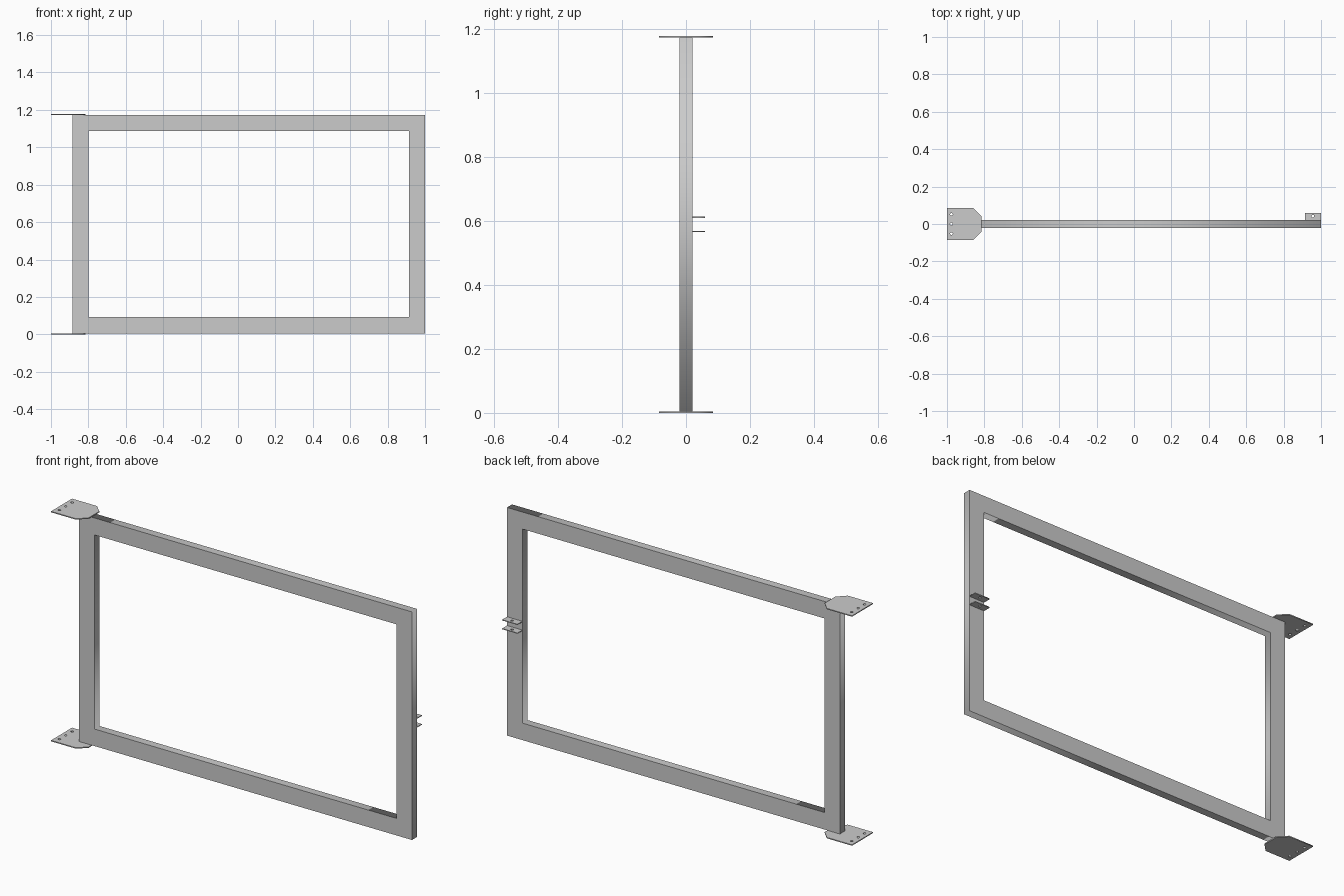
import bpy
from math import cos, sin, pi

if "Cube" in bpy.data.objects:
    bpy.data.objects.remove(bpy.data.objects["Cube"])

THICK = 0.005              # sheet thickness of plates and lugs
HEIGHT = 1.178             # overall height
TUBE = 0.087               # visible width of the frame bars


def rect(x0, y0, x1, y1):
    return [(x0, y0), (x1, y0), (x1, y1), (x0, y1)]


def circle(cx, cy, r, n=16):
    return [(cx + r * cos(2 * pi * i / n), cy + r * sin(2 * pi * i / n)) for i in range(n)]


def cut_sheet(name, loops, thickness, location, rotation=(0, 0, 0)):
    """Extrude an outline (first loop) with holes (other loops) into a flat mesh."""
    curve = bpy.data.curves.new(name, 'CURVE')
    curve.dimensions = '2D'
    curve.fill_mode = 'BOTH'
    curve.extrude = thickness / 2
    for loop in loops:
        spline = curve.splines.new('POLY')
        spline.points.add(len(loop) - 1)
        for point, (x, y) in zip(spline.points, loop):
            point.co = (x, y, 0, 1)
        spline.use_cyclic_u = True
    obj = bpy.data.objects.new(name, curve)
    obj.location = location
    obj.rotation_euler = rotation
    bpy.context.collection.objects.link(obj)
    bpy.ops.object.select_all(action='DESELECT')
    obj.select_set(True)
    bpy.context.view_layer.objects.active = obj
    bpy.ops.object.convert(target='MESH')
    return bpy.context.object


# Rectangular gate frame, drawn flat and stood upright
x0, x1, z0, z1 = -0.886, 1.0, THICK, HEIGHT - THICK
cut_sheet("gate_frame",
          [rect(x0, z0, x1, z1),
           rect(x0 + TUBE, z0 + TUBE, x1 - TUBE, z1 - TUBE)],
          0.041, (0, 0, 0), (pi / 2, 0, 0))

# Hinge plates with chamfered inner corners and three bolt holes
plate = [(-1, -0.085), (-0.858, -0.085), (-0.816, -0.043),
         (-0.816, 0.043), (-0.858, 0.085), (-1, 0.085)]
bolts = [circle(-0.976, y, 0.007) for y in (-0.052, 0, 0.052)]
for name, z in (("bottom", THICK / 2), ("top", HEIGHT - THICK / 2)):
    cut_sheet(name + "_hinge_plate", [plate] + bolts, THICK, (0, 0, z))

# Pair of latch lugs on the back of the free upright
for name, dz in (("lower", -0.0225), ("upper", 0.0225)):
    cut_sheet(name + "_latch_lug",
              [rect(1 - TUBE, 0.0205, 1.0, 0.06), circle(0.956, 0.042, 0.007)],
              0.004, (0, 0, HEIGHT / 2 + dz))
